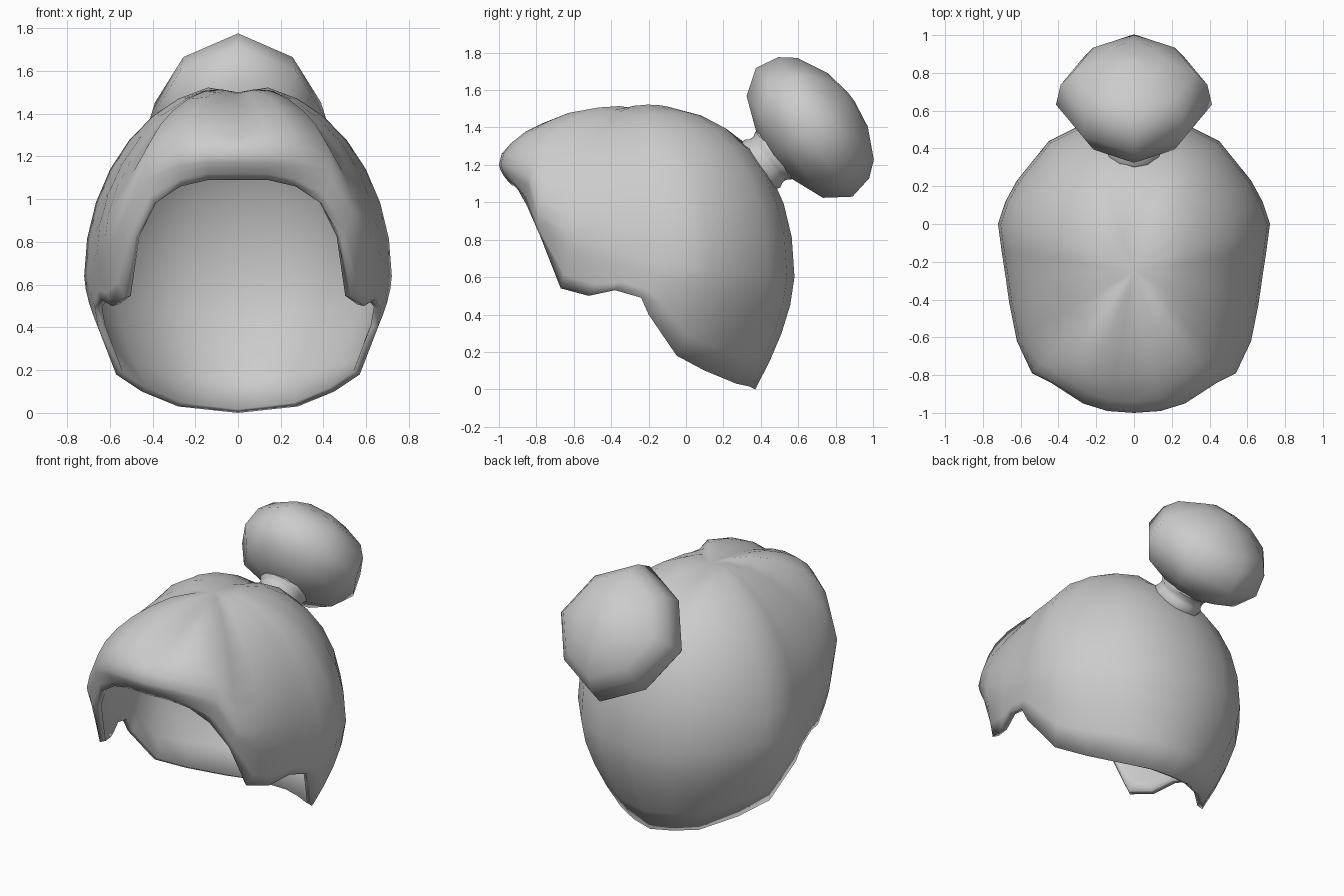
import bpy, bmesh, math
from mathutils import Vector

cube = bpy.data.objects.get("Cube")
if cube:
    bpy.data.objects.remove(cube, do_unlink=True)

# One plain grey for everything
grey = bpy.data.materials.new("hair_grey")
grey.use_nodes = True
colour = (0.6, 0.6, 0.6, 1)
grey.diffuse_color = colour
grey.node_tree.nodes["Principled BSDF"].inputs["Base Color"].default_value = colour


def make_object(name, bm, angle):
    """Turn a bmesh into a smooth shaded object."""
    mesh = bpy.data.meshes.new(name)
    bm.to_mesh(mesh)
    bm.free()
    mesh.materials.append(grey)
    obj = bpy.data.objects.new(name, mesh)
    bpy.context.collection.objects.link(obj)
    bpy.ops.object.select_all(action="DESELECT")
    obj.select_set(True)
    bpy.context.view_layer.objects.active = obj
    bpy.ops.object.shade_smooth_by_angle(angle=math.radians(angle))
    return obj


def bridge(bm, lower, upper):
    """Join two closed rows of vertices with quads."""
    count = len(lower)
    for i in range(count):
        j = (i + 1) % count
        bm.faces.new((lower[i], lower[j], upper[j], upper[i]))


# Left half of the hair, front to back: widest outline, hairline below it,
# and how full the dome is above each point
CROWN = Vector((0, -.25, 1.54))
widest = [(0, -1, 1.2), (.14, -.99, 1.2), (.27, -.95, 1.19), (.44, -.84, 1.13),
          (.54, -.79, .94), (.62, -.62, .83), (.66, -.42, .75), (.68, -.28, .7),
          (.7, -.15, .66), (.72, 0, .64), (.68, .12, .64), (.62, .23, .64),
          (.45, .44, .62), (.25, .54, .6), (0, .58, .6)]
hairline = [(0, -.93, 1.09), (.14, -.92, 1.09), (.27, -.89, 1.06), (.39, -.85, .98),
            (.48, -.78, .82), (.53, -.67, .54), (.59, -.52, .5), (.64, -.38, .53),
            (.67, -.24, .49), (.655, -.2, .4), (.57, -.05, .18), (.45, .1, .1),
            (.28, .27, .03), (.14, .34, .015), (0, .37, 0)]
fullness = [1.9, 1.9, 1.9, 1.9, 1.65, 1.7, 1.85, 1.9,
            1.95, 2, 2, 2.1, 2.15, 2.2, 2.2]


def full_ring(half):
    """Mirror a half outline into a closed ring, counter-clockwise from above."""
    points = [Vector(p) for p in half]
    return points + [Vector((-p.x, p.y, p.z)) for p in points[-2:0:-1]]


outer, rim = full_ring(widest), full_ring(hairline)
powers = fullness + fullness[-2:0:-1]


def parting(p):
    """Shallow groove along the middle of the crown."""
    if p.z > 1.3:
        p.z -= .04 * max(0, 1 - abs(p.x) / .14)
    return p


bm = bmesh.new()
rows = []
# Below the widest outline the hair curls in to the hairline
for step in range(4):
    t = 1 - step / 4
    row = []
    for e, r in zip(outer, rim):
        p = e.lerp(r, t ** 1.6)
        p.z = e.z + (r.z - e.z) * t
        row.append(bm.verts.new(p))
    rows.append(row)
# Above it the hair domes over to the crown
STEPS = 8
for step in range(STEPS):
    a = math.pi / 2 * step / STEPS
    row = []
    for e, n in zip(outer, powers):
        p = CROWN.lerp(e, math.cos(a) ** (2 / n))
        p.z = e.z + (CROWN.z - e.z) * math.sin(a) ** (2 / n)
        row.append(bm.verts.new(parting(p)))
    rows.append(row)
for low, high in zip(rows, rows[1:]):
    bridge(bm, low, high)
top = bm.verts.new(parting(CROWN.copy()))
last = rows[-1]
for i, v in enumerate(last):
    bm.faces.new((v, last[(i + 1) % len(last)], top))
hair = make_object("hair_cap", bm, 60)
shell = hair.modifiers.new("thickness", "SOLIDIFY")
shell.thickness = .035
shell.offset = -1

# Bun and its tie are turned around an axis leaning up and back
AXIS = Vector((0, .8, .6))
SIDE = Vector((1, 0, 0))
UP = Vector((0, -.6, .8))
BASE = Vector((0, -.432, .576))


def turned(name, profile, sides, angle, corner=1):
    """Revolve (distance along axis, radius) pairs; corner scales every second side."""
    bm = bmesh.new()
    rings = []
    for along, radius in profile:
        ring = []
        for i in range(sides):
            a = math.tau * i / sides
            offset = UP * math.cos(a) + SIDE * math.sin(a) * .96
            size = radius * (corner if i % 2 else 1)
            ring.append(bm.verts.new(BASE + AXIS * along + offset * size))
        rings.append(ring)
    for low, high in zip(rings, rings[1:]):
        bridge(bm, low, high)
    bm.faces.new(rings[0])
    bm.faces.new(rings[-1])
    bmesh.ops.recalc_face_normals(bm, faces=bm.faces)
    return make_object(name, bm, angle)


turned("bun", [(1.12, .14), (1.2, .34), (1.33, .43), (1.46, .405),
               (1.54, .34), (1.62, .18), (1.645, .03)], 8, 60, .93)
turned("bun_tie", [(1.02, .15), (1.05, .16), (1.075, .145), (1.1, .145),
                   (1.125, .16), (1.15, .15)], 12, 50)
